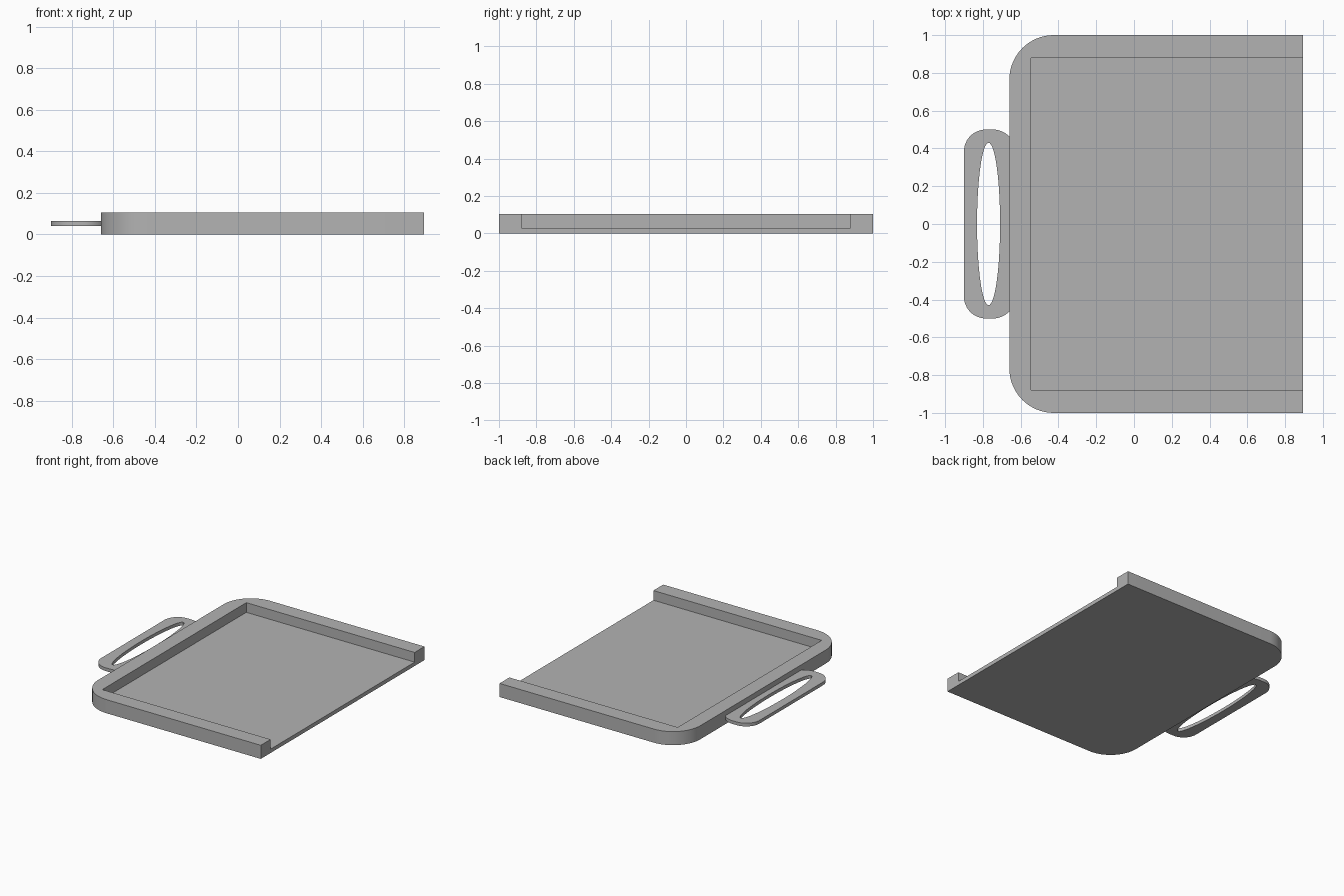
import bpy, bmesh, math

if "Cube" in bpy.data.objects:
    bpy.data.objects.remove(bpy.data.objects["Cube"])

grey = bpy.data.materials.new("plain grey")
grey.diffuse_color = (0.45, 0.45, 0.45, 1)
grey.use_nodes = True
grey.node_tree.nodes["Principled BSDF"].inputs["Base Color"].default_value = grey.diffuse_color


def arc(cx, cy, rx, ry, a0, a1, n):
    """Points along an elliptical arc, angles in degrees."""
    angles = [math.radians(a0 + (a1 - a0) * i / n) for i in range(n + 1)]
    return [(cx + rx * math.cos(a), cy + ry * math.sin(a)) for a in angles]


def prism(name, outline, z0, z1):
    """Extrude a flat outline between two heights."""
    bm = bmesh.new()
    face = bm.faces.new([bm.verts.new((x, y, z0)) for x, y in outline])
    top = bmesh.ops.extrude_face_region(bm, geom=[face])["geom"]
    verts = [v for v in top if isinstance(v, bmesh.types.BMVert)]
    bmesh.ops.translate(bm, verts=verts, vec=(0, 0, z1 - z0))
    bmesh.ops.recalc_face_normals(bm, faces=bm.faces[:])
    mesh = bpy.data.meshes.new(name)
    bm.to_mesh(mesh)
    bm.free()
    mesh.materials.append(grey)
    obj = bpy.data.objects.new(name, mesh)
    bpy.context.collection.objects.link(obj)
    return obj


def carve(obj, cutter):
    """Cut one solid out of another, then smooth only the curved sides."""
    mod = obj.modifiers.new("cut", "BOOLEAN")
    mod.operation = "DIFFERENCE"
    mod.solver = "EXACT"
    mod.object = cutter
    bpy.ops.object.select_all(action="DESELECT")
    bpy.context.view_layer.objects.active = obj
    obj.select_set(True)
    bpy.ops.object.modifier_apply(modifier=mod.name)
    bpy.data.objects.remove(cutter)
    bpy.ops.object.shade_smooth_by_angle(angle=math.radians(30))


# Tray: two rounded corners on the handle side, open on the far side
LEFT, RIGHT, R = -0.66, 0.895, 0.235
outline = [(RIGHT, -1), (RIGHT, 1)]
outline += arc(LEFT + R, 1 - R, R, R, 90, 180, 16)
outline += arc(LEFT + R, -1 + R, R, R, 180, 270, 16)
tray = prism("tray", outline, 0, 0.105)

# Recess leaves a thin floor and a raised rim on three sides
recess = prism("recess_cutter",
               [(-0.545, -0.88), (1.1, -0.88), (1.1, 0.88), (-0.545, 0.88)],
               0.03, 0.3)
carve(tray, recess)

# Handle: rounded plate running into the rim, with an oval grip hole
h0, h1, hy, r = -0.9, -0.63, 0.5, 0.115
corners = [(h1 - r, hy - r, 0), (h0 + r, hy - r, 90),
           (h0 + r, r - hy, 180), (h1 - r, r - hy, 270)]
plate = [p for cx, cy, a in corners for p in arc(cx, cy, r, r, a, a + 90, 12)]
handle = prism("handle", plate, 0.04, 0.065)
grip = prism("grip_cutter", arc(-0.77, 0, 0.061, 0.43, 0, 360, 64)[:-1], -0.1, 0.2)
carve(handle, grip)
